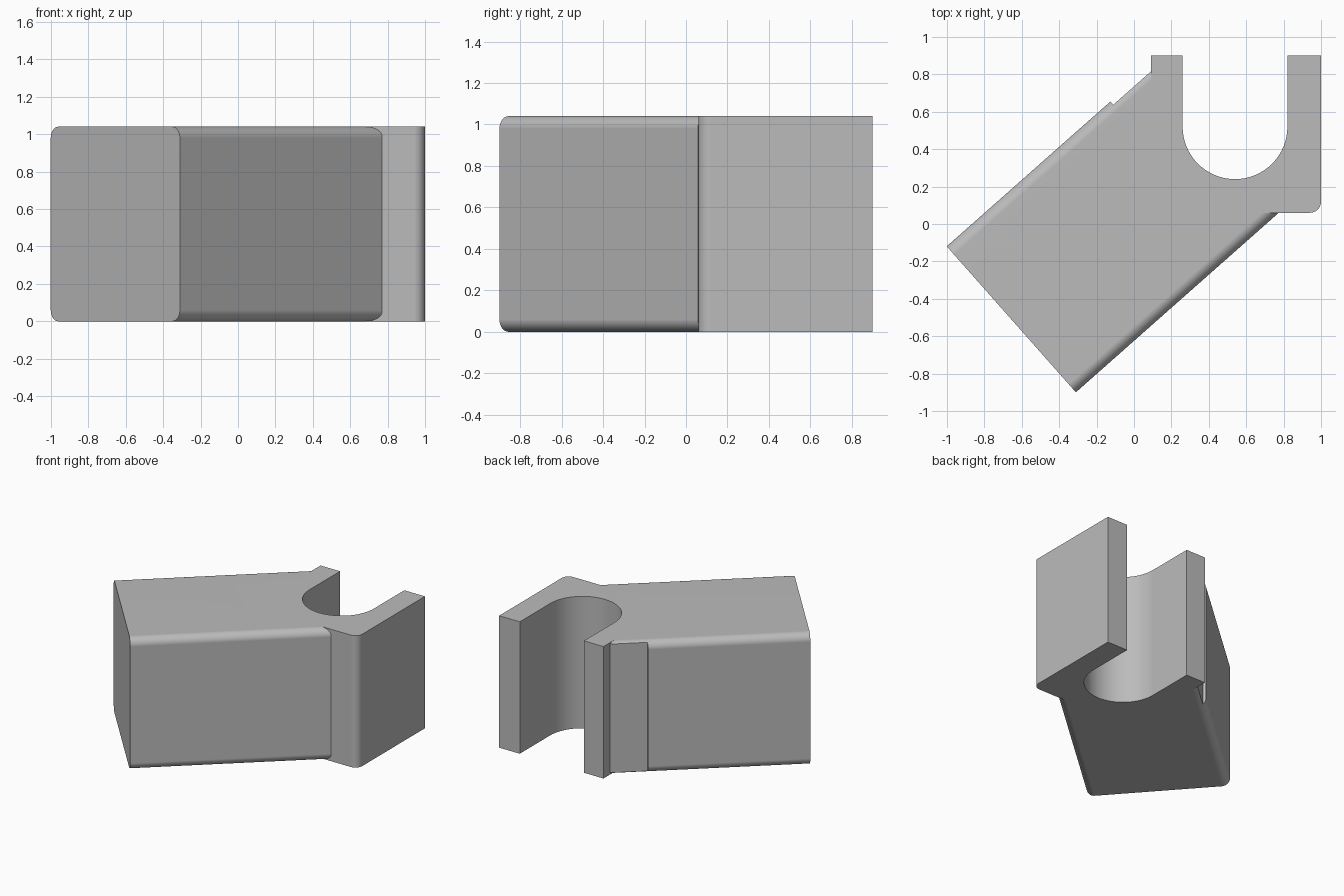
import bpy, bmesh
from math import radians, cos, sin, pi
from mathutils import Matrix

cube = bpy.data.objects.get("Cube")
if cube:
    bpy.data.objects.remove(cube, do_unlink=True)

HEIGHT = 1.04
ANGLE = radians(41.5)            # direction of the bar in plan
BAR = Matrix.Rotation(ANGLE, 4, 'Z')
START, END = -0.829, 0.615       # bar ends, measured along its axis
SIDE_R, SIDE_L = -0.468, 0.574   # bar sides, measured across its axis

grey = bpy.data.materials.new("plain grey")
grey.use_nodes = True
grey.diffuse_color = (0.5, 0.5, 0.5, 1)
grey.node_tree.nodes["Principled BSDF"].inputs["Base Color"].default_value = (0.5, 0.5, 0.5, 1)


def arc(cx, cy, r, a0, a1, n):
    """Points of an arc from a0 to a1 degrees."""
    angles = [radians(a0 + (a1 - a0) * i / n) for i in range(n + 1)]
    return [(cx + r * cos(a), cy + r * sin(a)) for a in angles]


def prism(name, outline, low, high, matrix=Matrix()):
    """Extrude a flat outline from low to high, then place it."""
    bm = bmesh.new()
    face = bm.faces.new([bm.verts.new((x, y, low)) for x, y in outline])
    top = bmesh.ops.extrude_face_region(bm, geom=[face])["geom"]
    bmesh.ops.translate(bm, vec=(0, 0, high - low),
                        verts=[v for v in top if isinstance(v, bmesh.types.BMVert)])
    bm.transform(matrix)
    bmesh.ops.recalc_face_normals(bm, faces=bm.faces)
    mesh = bpy.data.meshes.new(name)
    bm.to_mesh(mesh)
    bm.free()
    mesh.materials.append(grey)
    obj = bpy.data.objects.new(name, mesh)
    bpy.context.collection.objects.link(obj)
    return obj


def combine(target, tool, operation):
    """Apply a boolean and discard the tool."""
    mod = target.modifiers.new("combine", 'BOOLEAN')
    mod.operation, mod.solver, mod.object = operation, 'EXACT', tool
    bpy.context.view_layer.objects.active = target
    bpy.ops.object.modifier_apply(modifier=mod.name)
    bpy.data.objects.remove(tool, do_unlink=True)


# Maps a cross-section (across, up) and an extrusion along the bar into place
along = BAR @ Matrix(((0, 0, 1, 0), (1, 0, 0, 0), (0, 1, 0, 0), (0, 0, 0, 1)))

# Bar with four rounded long edges
r = 0.06
section = (arc(SIDE_L - r, HEIGHT - r, r, 0, 90, 10) + arc(SIDE_R + r, HEIGHT - r, r, 90, 180, 10)
           + arc(SIDE_R + r, r, r, 180, 270, 10) + arc(SIDE_L - r, r, r, 270, 360, 10))
body = prism("forked_block", section, START, END, along)

# Shallow step on the back left side of the bar
step = prism("step_cutter", [(0.551, -0.2), (0.8, -0.2), (0.8, 1.3), (0.551, 1.3)], 0.339, 0.9, along)
combine(body, step, 'DIFFERENCE')

# Fork head with one rounded front corner
head = prism("fork_head", [(0.09, 0.9), (0.09, 0.5), (0.5, 0.06)]
             + arc(0.94, 0.12, 0.06, -90, 0, 10) + [(1, 0.9)], 0, HEIGHT)
combine(body, head, 'UNION')

# Round-bottomed slot between the two arms
slot = prism("slot_cutter", arc(0.54, 0.52, 0.28, 180, 360, 40) + [(0.82, 1.2), (0.26, 1.2)], -0.2, 1.3)
combine(body, slot, 'DIFFERENCE')

# Blind bore in the end of the bar
middle = (SIDE_L + SIDE_R) / 2
circle = arc(middle, HEIGHT / 2, 0.249, 0, 360, 64)[:-1]
bore = prism("bore_cutter", circle, START - 0.2, START + 0.85, along)
combine(body, bore, 'DIFFERENCE')

# Smooth curves, crisp edges
bpy.ops.object.select_all(action='DESELECT')
body.select_set(True)
bpy.context.view_layer.objects.active = body
bpy.ops.object.shade_smooth_by_angle(angle=radians(20))
weighted = body.modifiers.new("even_shading", 'WEIGHTED_NORMAL')
weighted.keep_sharp = True
